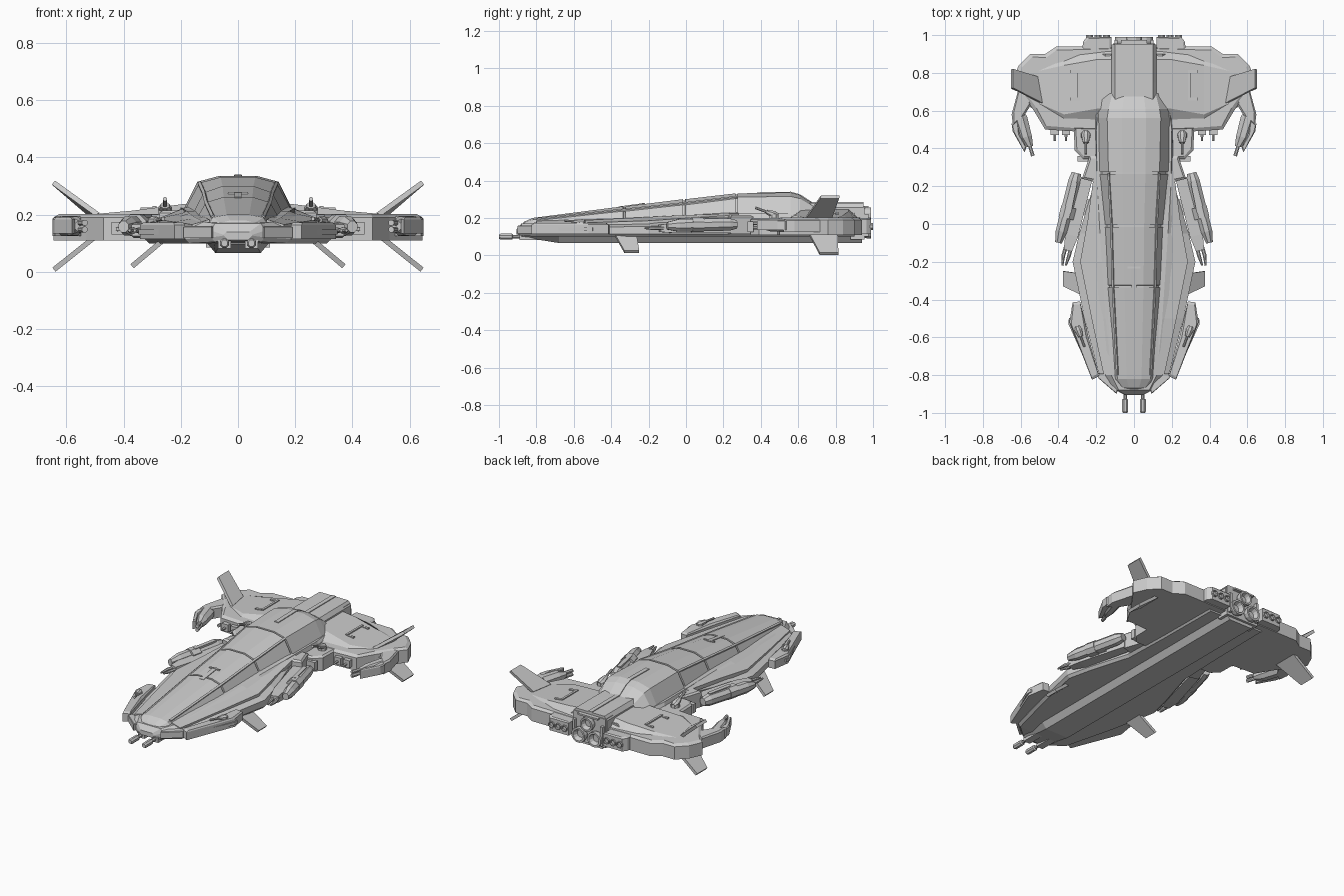
import bpy, bmesh
from math import pi, cos, sin
from mathutils import Vector as V


def loft(name, rings, mirror=False):
    """Skin a list of equal-length closed rings and cap both ends."""
    bm = bmesh.new()
    vs = [[bm.verts.new(p) for p in r] for r in rings]
    n = len(vs[0])
    for a, b in zip(vs, vs[1:]):
        for i in range(n):
            bm.faces.new((a[i], a[(i + 1) % n], b[(i + 1) % n], b[i]))
    bm.faces.new(vs[0])
    bm.faces.new(vs[-1])
    bmesh.ops.recalc_face_normals(bm, faces=bm.faces)
    me = bpy.data.meshes.new(name)
    bm.to_mesh(me)
    bm.free()
    ob = bpy.data.objects.new(name, me)
    bpy.context.collection.objects.link(ob)
    if mirror:
        ob.modifiers.new("mirror", 'MIRROR').use_mirror_merge = False
    return ob


def section(y, half):
    """Full ring at y from half profile running bottom centre to top centre."""
    left = [(-x, z) for x, z in reversed(half) if x > 0]
    return [(x, y, z) for x, z in half + left]


def plate(name, outline, z0, z1, chamfer=0.0, mirror=True):
    """Extruded plan outline with a sloped upper rim."""
    c = sum((V(p) for p in outline), V((0, 0))) / len(outline)
    top = [V(p) + (c - V(p)).normalized() * chamfer for p in outline]
    zm = z1 - chamfer * 0.6
    rings = [[(x, y, z) for x, y in outline] for z in (z0, zm)]
    if chamfer:
        rings.append([(x, y, z1) for x, y in top])
    return loft(name, rings, mirror)


def tube(name, path, n=8, mirror=True):
    """path: (point, half width, half height) stations."""
    d = (V(path[1][0]) - V(path[0][0])).normalized()
    side = d.cross(V((0, 0, 1)))
    side = side.normalized() if side.length > 0.01 else V((1, 0, 0))
    up = side.cross(d)
    k = 1 / cos(pi / n)
    ang = [2 * pi * (i + 0.5) / n for i in range(n)]
    return loft(name, [[V(p) + side * w * k * cos(a) + up * h * k * sin(a) for a in ang]
                       for p, w, h in path], mirror)


def fin(name, quad, t=0.018):
    q = [V(p) for p in quad]
    nrm = (q[1] - q[0]).cross(q[3] - q[0]).normalized() * t / 2
    return loft(name, [[p - nrm for p in q], [p + nrm for p in q]], True)


def box(name, x0, x1, y0, y1, z0, z1, mirror=True):
    return plate(name, [(x0, y0), (x1, y0), (x1, y1), (x0, y1)], z0, z1, 0, mirror)


def nozzle(name, x, y, z, r, l, mirror, n=12):
    return tube(name, [((x, y, z), r * .8, r * .8), ((x, y + l * .5, z), r, r), ((x, y + l, z), r, r),
                       ((x, y + l, z), r * .75, r * .75), ((x, y + l * .4, z), r * .5, r * .5)], n, mirror)


# lower hull: y, edge half width, deck half width, bottom, edge z, deck z
hull = [(-.905, .05, .04, .112, .13, .14), (-.88, .095, .08, .105, .145, .17), (-.8, .185, .12, .1, .145, .175),
        (-.5, .262, .15, .1, .15, .19), (-.2, .325, .17, .1, .155, .205), (-.05, .29, .18, .1, .16, .213),
        (.2, .215, .195, .1, .18, .222), (.5, .205, .2, .1, .19, .225), (.9, .2, .15, .1, .19, .225)]
loft("lower_hull", [section(y, [(0, b), (w - .015, b), (w, b + .015), (w, e), (d, t), (0, t)])
                    for y, w, d, b, e, t in hull])
# raised deck panels flanking the upper hull
loft("deck_panel", [[(a, y, z - .02), (b, y, z - .035), (b, y, z - .012), (a, y, z + .006)] for y, a, b, z in
                    [(-.8, .1, .16, .178), (-.5, .12, .225, .187), (-.2, .13, .285, .197), (.02, .14, .245, .212),
                     (.28, .16, .21, .228)]], True)
# belly keel
loft("belly_keel", [section(y, [(0, b), (w * .72, b), (w, .103), (0, .103)]) for y, w, b in
                    [(-.88, .085, .098), (-.68, .11, .066), (.94, .11, .066)]])

# upper hull with panel seams
upper = [(-.885, .06, .035, .14, .15, .155), (-.865, .09, .06, .15, .172, .18), (-.82, .108, .088, .16, .19, .2),
         (-.33, .148, .112, .18, .243, .262), (-.01, .165, .12, .19, .277, .3), (.27, .195, .135, .2, .311, .331),
         (.56, .2, .142, .2, .315, .336), (.61, .2, .135, .2, .303, .322), (.69, .19, .115, .2, .255, .27)]
rings = []
for y, wb, wt, zb, ze, zt in upper:
    seam = y in (-.33, -.01, .27)
    for dy, s in ([(-.006, 0), (-.005, .007), (.005, .007), (.006, 0)] if seam else [(0, 0)]):
        rings.append(section(y + dy, [(0, zb), (wb - s, zb), (wt - s, ze - s), (wt * .45, zt - s), (0, zt - s)]))
loft("upper_hull", rings)
# longitudinal edge rails on the upper hull
loft("hull_rail", [[(w - .008, y, z + .001), (w + .004, y, z - .008), (w + .006, y, z), (w - .003, y, z + .007)]
                   for y, w, z in [(-.8, .089, .193), (-.33, .112, .243), (-.01, .12, .277), (.27, .135, .311)]], True)
# dorsal spine and its centre strip
loft("dorsal_spine", [section(y, [(0, .18), (.118, .18), (.118, .255), (.1, z), (0, z)])
                      for y, z in [(.6, .278), (.75, .28), (.95, .28)]])
loft("spine_strip", [section(y, [(0, z - .01), (.016, z - .01), (.013, z + .004), (0, z + .004)]) for y, z in
                     [(.38, .333), (.56, .336), (.61, .322), (.675, .28), (.95, .28)]])
loft("front_strip", [section(y, [(0, z - .01), (.013, z - .01), (.013, z + .003), (0, z + .003)]) for y, z in
                     [(-.36, .258), (-.22, .277)]])
box("front_strip_cap", -.035, .035, -.235, -.225, .26, .28, False)

# rear wing
plate("rear_wing", [(0, .94), (.41, .94), (.47, .9), (.55, .9), (.61, .84), (.645, .76), (.6, .7), (.53, .6),
                    (.47, .5), (.31, .49), (0, .49)], .11, .202, .02)
plate("wing_root", [(.1, .6), (.32, .6), (.315, .39), (.27, .345), (.1, .345)], .11, .2, .015)
loft("wing_deck", [[(x, a, .17), (x, b, z), (x, c, z), (x, d, .17)] for x, a, b, c, d, z in
                   [(.08, .5, .62, .87, .95, .25), (.2, .5, .61, .87, .94, .236), (.37, .5, .58, .84, .92, .214),
                    (.55, .62, .66, .8, .87, .198)]], True)
for y0, y1 in ((.655, .67), (.8, .815)):
    box("wing_bracket_bar", .29, .34, y0, y1, .2, .226)
box("wing_bracket", .285, .298, .655, .815, .2, .231)
plate("shoulder_block", [(.15, .36), (.235, .36), (.275, .24), (.2, .22), (.15, .24)], .115, .215, .015)

# slanted fins
fin("upper_tail_fin", [(.49, .64, .2), (.515, .78, .2), (.645, .82, .312), (.645, .72, .312)])
fin("lower_tail_fin", [(.49, .65, .13), (.49, .81, .13), (.643, .815, .008), (.643, .715, .008)])
fin("front_fin", [(.265, -.38, .108), (.265, -.265, .108), (.37, -.25, .02), (.37, -.33, .02)])

# wing tip gun pods
plate("tip_arm", [(.56, .72), (.61, .72), (.648, .58), (.64, .52), (.59, .56), (.54, .64)], .125, .195, .015)
tube("tip_pod", [((.615, .6, .16), .025, .025), ((.605, .56, .16), .04, .035), ((.575, .46, .16), .035, .033),
                 ((.552, .41, .16), .018, .02)])
plate("tip_shield", [(.62, .56), (.648, .53), (.642, .49), (.58, .38), (.57, .4), (.605, .48)], .135, .19, .01)
for z in (.148, .172):
    tube("tip_barrel", [((.56, .44, z), .009, .009), ((.535, .36, z), .01, .01)])

# wing leading edge guns and turrets
for x in (.36, .42):
    tube("wing_gun", [((x, .51, .15), .008, .008), ((x, .44, .15), .006, .006)], 6)
    box("wing_gun_mount", x - .022, x + .022, .47, .52, .13, .175)
box("intake_panel", .22, .3, .33, .36, .125, .18)


def turret(p, q, r):
    p, q = V(p), V(q)
    tube("turret_base", [(p - V((0, 0, .03)), r * 1.1, r * 1.1), (p, r, r)])
    tube("turret_body", [(p - (q - p) * .2, r * .6, r * .6), (p, r, r * .8), (p + (q - p) * .4, r * .6, r * .5)])
    tube("turret_barrel", [(p, r * .3, r * .3), (q, r * .3, r * .3)])


turret((.255, .47, .218), (.255, .37, .255), .024)
turret((.295, -.56, .178), (.262, -.65, .186), .02)

# side weapon racks
tube("rack_outer", [((.305, .27, .165), .025, .022), ((.315, .23, .165), .032, .033), ((.385, -.04, .16), .03, .033),
                    ((.4, -.1, .158), .018, .02)])
tube("rack_rail", [((.312, .22, .197), .012, .006), ((.345, .06, .197), .012, .006)], 4)
tube("rack_clamp", [((.345, .09, .163), .04, .038), ((.36, .03, .163), .04, .038)])
tube("rack_inner", [((.25, .24, .15), .03, .03), ((.33, -.06, .145), .035, .026), ((.35, -.14, .145), .022, .02)], 4)
for dx in (-.015, .015):
    tube("rack_barrel", [((.335 + dx, -.08, .145), .01, .01), ((.36 + dx, -.17, .145), .01, .01),
                         ((.37 + dx * .6, -.22, .145), .005, .005)])
box("rack_strut", .2, .34, .05, .13, .13, .165)

# front armour pods
plate("front_pod", [(.285, -.41), (.325, -.415), (.342, -.52), (.222, -.825), (.185, -.805), (.24, -.6)],
      .115, .172, .014)
plate("front_pod_band", [(.27, -.46), (.345, -.5), (.347, -.53), (.225, -.8), (.2, -.79)], .13, .148)

# nose plates and guns
plate("nose_cheek", [(.06, -.8), (.185, -.79), (.19, -.815), (.092, -.9), (.085, -.875), (.05, -.88)], .118, .16, .006)
tube("nose_gun", [((.047, -.8, .1), .012, .012), ((.047, -.925, .1), .009, .009), ((.047, -.93, .1), .016, .016),
                  ((.047, -.99, .1), .016, .016), ((.047, -1, .1), .011, .011)])
box("nose_gun_mount", .025, .07, -.89, -.78, .082, .112)

# engines
box("engine_block", -.112, .112, .88, .955, .085, .265, False)
nozzle("top_engine", 0, .945, .215, .042, .045, False)
nozzle("main_engine", .055, .945, .135, .045, .045, True)
box("engine_frame_side", .088, .104, .95, .975, .1, .22)
box("engine_frame_top", -.07, .07, .95, .975, .255, .265, False)
plate("engine_pod", [(.12, .9), (.275, .9), (.27, .965), (.25, .99), (.12, .99)], .115, .2, .012)
for x in (.145, .19, .235):
    nozzle("pod_engine", x, .965, .155, .019, .035, True, 8)
